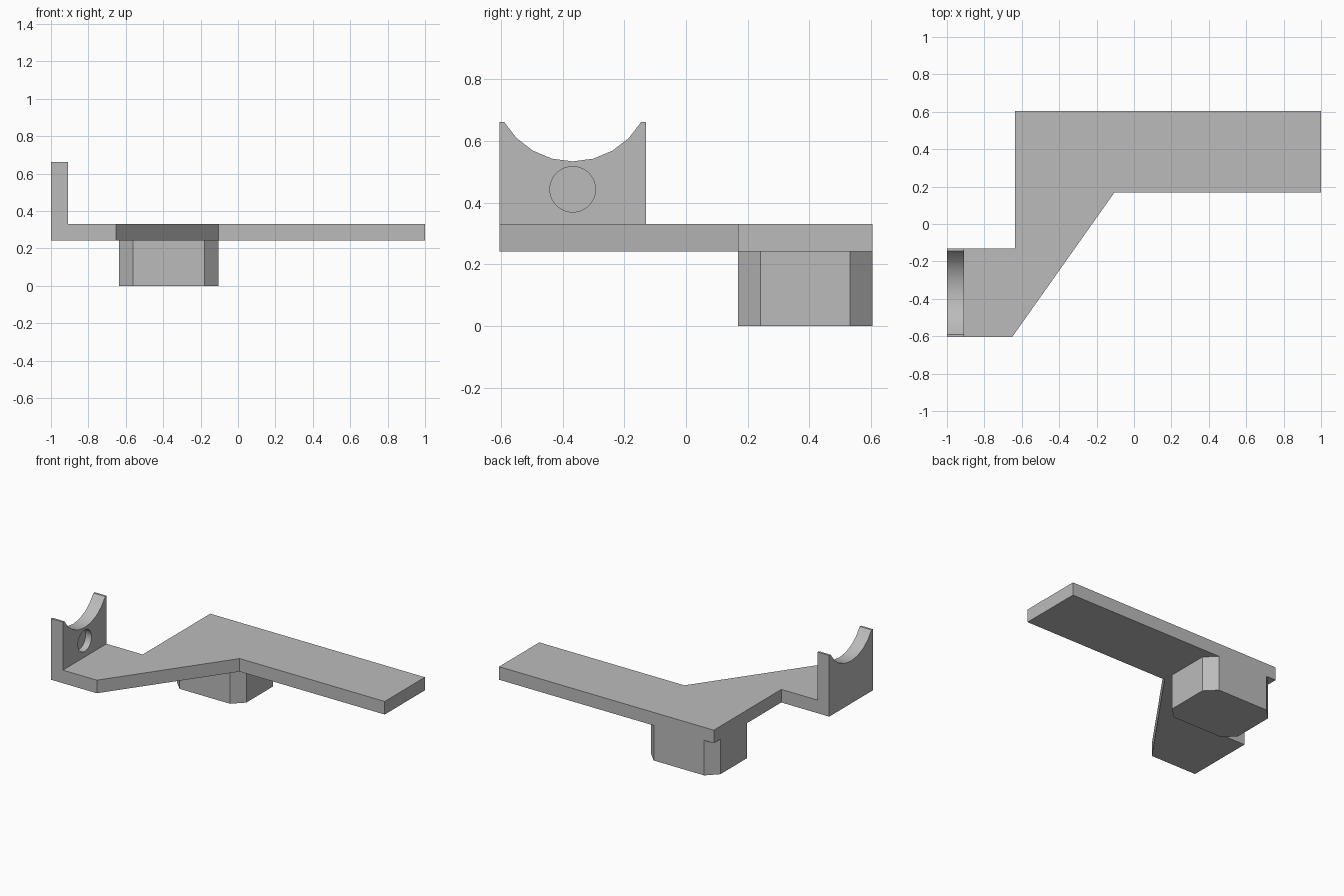
import bpy
import bmesh
from math import sin, cos, radians
from mathutils import Vector

if "Cube" in bpy.data.objects:
    bpy.data.objects.remove(bpy.data.objects["Cube"])

grey = bpy.data.materials.new("plain grey")
grey.use_nodes = True
grey.diffuse_color = (0.5, 0.5, 0.5, 1)
grey.node_tree.nodes["Principled BSDF"].inputs["Base Color"].default_value = (0.5, 0.5, 0.5, 1)


def prism(name, outline, direction):
    """Extrude a flat outline of 3D points along a direction."""
    bm = bmesh.new()
    face = bm.faces.new([bm.verts.new(p) for p in outline])
    new = bmesh.ops.extrude_face_region(bm, geom=[face])["geom"]
    bmesh.ops.translate(bm, vec=Vector(direction),
                        verts=[v for v in new if isinstance(v, bmesh.types.BMVert)])
    bmesh.ops.recalc_face_normals(bm, faces=bm.faces)
    mesh = bpy.data.meshes.new(name)
    bm.to_mesh(mesh)
    bm.free()
    mesh.materials.append(grey)
    obj = bpy.data.objects.new(name, mesh)
    bpy.context.collection.objects.link(obj)
    return obj


LEFT, RIGHT, FRONT, BACK = -1.0, 1.0, -0.605, 0.605
ARM_BACK, BAR_FRONT, BLOCK_LEFT, BLOCK_RIGHT = -0.13, 0.168, -0.635, -0.105
PLATE_LOW, PLATE_TOP, UPRIGHT_TOP = 0.241, 0.331, 0.662
THICK = 0.09

# Cranked flat plate
plan = [(LEFT, FRONT), (-0.652, FRONT), (BLOCK_RIGHT, BAR_FRONT), (RIGHT, BAR_FRONT),
        (RIGHT, BACK), (BLOCK_LEFT, BACK), (BLOCK_LEFT, ARM_BACK), (LEFT, ARM_BACK)]
prism("cranked_plate", [(x, y, PLATE_LOW) for x, y in plan], (0, 0, PLATE_TOP - PLATE_LOW))

# Foot block with chamfered corners
c = 0.073
foot = [(BLOCK_LEFT + c, BAR_FRONT), (BLOCK_RIGHT - c, BAR_FRONT),
        (BLOCK_RIGHT, BAR_FRONT + c), (BLOCK_RIGHT, BACK - c),
        (BLOCK_RIGHT - c, BACK), (BLOCK_LEFT + c, BACK),
        (BLOCK_LEFT, BACK - c), (BLOCK_LEFT, BAR_FRONT + c)]
prism("foot_block", [(x, y, 0) for x, y in foot], (0, 0, PLATE_LOW))

# Upright with a cradle notch in its top edge
mid, radius = (FRONT + ARM_BACK) / 2, 0.257
arc = [(mid + radius * sin(radians(a)), UPRIGHT_TOP + radius * (0.5 - cos(radians(a))))
       for a in range(60, -61, -15)]
side = [(FRONT, PLATE_TOP), (ARM_BACK, PLATE_TOP), (ARM_BACK, UPRIGHT_TOP),
        *arc, (FRONT, UPRIGHT_TOP)]
upright = prism("cradle_upright", [(LEFT, y, z) for y, z in side], (THICK, 0, 0))

# Blind round recess on the inner face
ring = [(LEFT + THICK / 2, mid + 0.074 * cos(radians(a)), 0.443 + 0.074 * sin(radians(a)))
        for a in range(0, 360, 12)]
cutter = prism("recess_cutter", ring, (THICK, 0, 0))
cut = upright.modifiers.new("recess", "BOOLEAN")
cut.operation = "DIFFERENCE"
cut.solver = "EXACT"
cut.object = cutter
cutter.hide_render = True
cutter.hide_set(True)

# Smooth the curved surfaces, keep the corners sharp
bpy.ops.object.select_all(action="DESELECT")
bpy.context.view_layer.objects.active = upright
upright.select_set(True)
bpy.ops.object.modifier_apply(modifier="recess")
bpy.ops.object.shade_smooth_by_angle(angle=radians(30))
